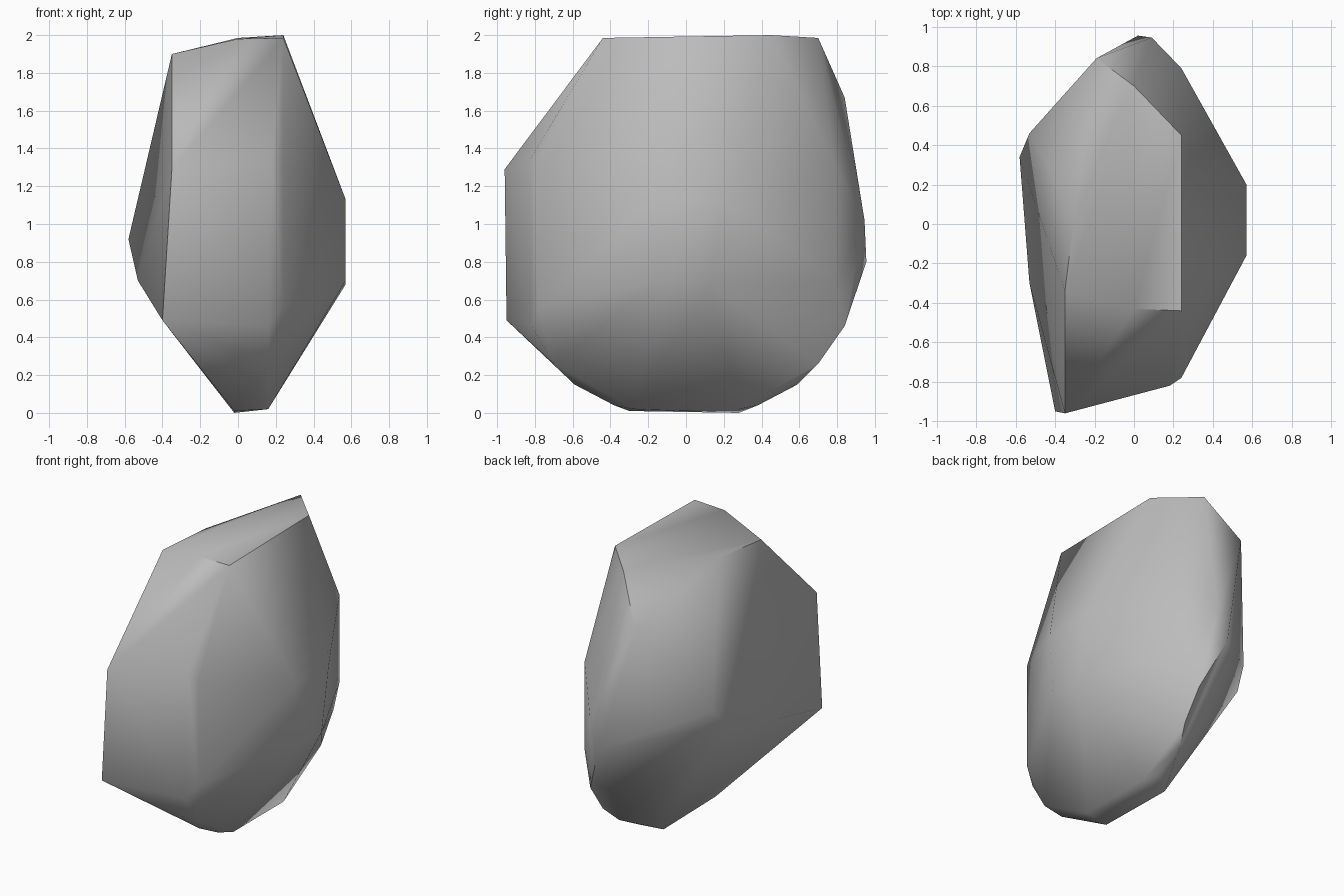
import bpy, bmesh, math

if "Cube" in bpy.data.objects:
    bpy.data.objects.remove(bpy.data.objects["Cube"], do_unlink=True)

# Stone colour
stone = bpy.data.materials.new("grey stone")
stone.use_nodes = True
colour = (0.5, 0.5, 0.5, 1)
stone.diffuse_color = colour
stone.node_tree.nodes["Principled BSDF"].inputs["Base Color"].default_value = colour

# Corners of the chipped rock, grouped by facet
crown = [(-.35, -.34, 1.9), (-.3, .06, 1.91), (0, .7, 1.985),
         (.24, .45, 2), (.24, -.44, 1.985), (0, -.43, 1.98)]
front = [(-.35, -.96, 1.29), (-.4, -.95, .49), (.18, -.82, 1.35),
         (.16, -.82, .46), (.24, -.78, 1.3), (.24, -.78, .56)]
left_bulge = [(.57, -.16, 1.13), (.57, .2, 1.13), (.57, .12, .68), (.57, -.13, .7)]
right_ridge = [(-.53, .46, 1.04), (-.58, .34, .92), (-.53, -.3, .7)]
back = [(-.19, .84, 1.67), (.02, .955, .8), (.09, .945, 1.02),
        (.24, .79, 1.31), (.24, .79, .69), (.16, .84, .46)]
base = [(-.02, -.3, .01), (-.02, .28, 0), (.16, -.28, .02), (.16, .28, .02)]

# The rounded belly is the same at both ends
for side in (-1, 1):
    base += [(.16, side * .7, .26), (.11, side * .59, .15), (.11, side * .38, .04)]

# Wrap the corners in one closed shell
bm = bmesh.new()
for co in crown + front + left_bulge + right_ridge + back + base:
    bm.verts.new(co)
hull = bmesh.ops.convex_hull(bm, input=bm.verts)
loose = [v for v in bm.verts if not v.link_faces]
bmesh.ops.delete(bm, geom=loose, context="VERTS")
bmesh.ops.dissolve_limit(bm, angle_limit=math.radians(2), verts=bm.verts, edges=bm.edges)
bmesh.ops.recalc_face_normals(bm, faces=bm.faces)
mesh = bpy.data.meshes.new("rock")
bm.to_mesh(mesh)
bm.free()

rock = bpy.data.objects.new("rock", mesh)
bpy.context.collection.objects.link(rock)
mesh.materials.append(stone)

# Soft facets with crisp chipped edges
bpy.ops.object.select_all(action="DESELECT")
rock.select_set(True)
bpy.context.view_layer.objects.active = rock
bpy.ops.object.shade_smooth_by_angle(angle=math.radians(45))
